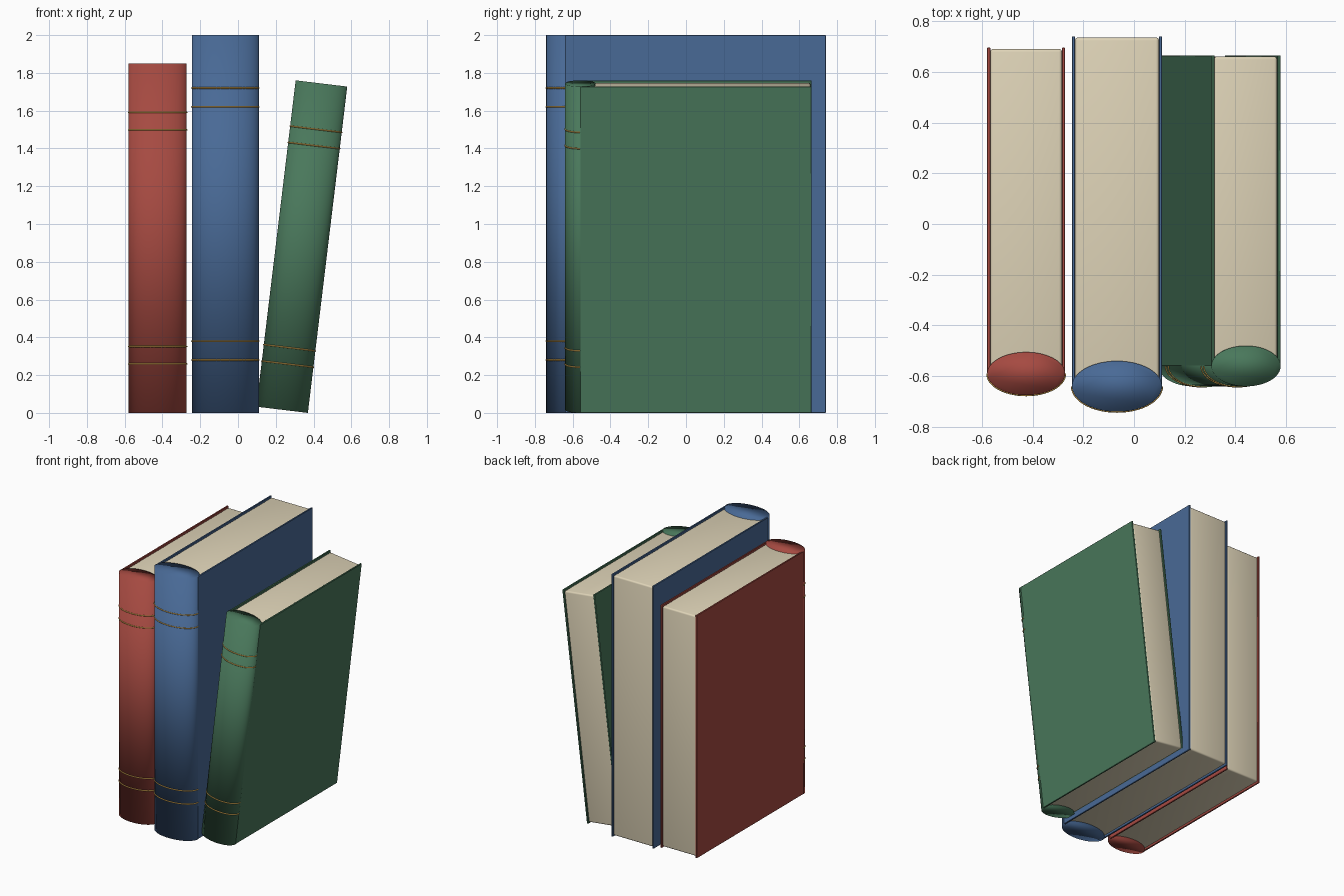
import bpy
import bmesh
import math
from mathutils import Matrix, Vector

cube = bpy.data.objects.get("Cube")
if cube:
    bpy.data.objects.remove(cube, do_unlink=True)


def material(name, rgb):
    mat = bpy.data.materials.new(name)
    mat.use_nodes = True
    color = (*rgb, 1)
    mat.diffuse_color = color
    mat.node_tree.nodes["Principled BSDF"].inputs["Base Color"].default_value = color
    return mat


PAPER = material("cream paper", (0.74, 0.66, 0.48))
GOLD = material("gold", (0.72, 0.42, 0.09))
BOARD = 0.012   # cover thickness
LIP = 0.01      # how far the covers overhang the pages


def link(name, data, mat, placement):
    obj = bpy.data.objects.new(name, data)
    data.materials.append(mat)
    obj.matrix_world = placement
    bpy.context.collection.objects.link(obj)
    return obj


def mesh_object(name, bm, mat, placement, sharp_angle=None):
    mesh = bpy.data.meshes.new(name)
    bm.to_mesh(mesh)
    bm.free()
    obj = link(name, mesh, mat, placement)
    bpy.ops.object.select_all(action="DESELECT")
    obj.select_set(True)
    bpy.context.view_layer.objects.active = obj
    if sharp_angle is None:
        bpy.ops.object.shade_smooth()
    else:
        bpy.ops.object.shade_smooth_by_angle(angle=sharp_angle)
    return obj


def box(name, low, high, mat, placement, bevel, segments):
    low, high = Vector(low), Vector(high)
    bm = bmesh.new()
    bmesh.ops.create_cube(bm, size=1, matrix=Matrix.Translation((low + high) / 2)
                          @ Matrix.Diagonal((*(high - low), 1)))
    bmesh.ops.bevel(bm, geom=bm.edges[:], offset=bevel, segments=segments,
                    profile=0.5, affect="EDGES")
    return mesh_object(name, bm, mat, placement, math.radians(40))


def band(name, half, depth, hinge, z, placement):
    # Thin gilt line around the front half of the spine
    curve = bpy.data.curves.new(name, "CURVE")
    curve.dimensions = "3D"
    curve.bevel_depth = 0.004
    curve.bevel_resolution = 2
    curve.use_fill_caps = True
    spline = curve.splines.new("POLY")
    steps = 32
    spline.points.add(steps)
    for i, point in enumerate(spline.points):
        a = math.pi + math.pi * i / steps
        point.co = (half * math.cos(a), hinge + depth * math.sin(a), z, 1)
    link(name, curve, GOLD, placement)


def book(name, rgb, width, height, hinge, depth, back, placement):
    cloth = material(name + " cloth", rgb)
    half = width / 2

    # Oval spine
    bm = bmesh.new()
    shape = Matrix.Translation((0, hinge, height / 2)) @ Matrix.Diagonal((half, depth, height, 1))
    bmesh.ops.create_cone(bm, cap_ends=True, segments=48, radius1=1, radius2=1,
                          depth=1, matrix=shape)
    mesh_object(name + "_spine", bm, cloth, placement)

    # Cover boards
    for side, sign in (("left", 1), ("right", -1)):
        xs = sorted((sign * half, sign * (half - BOARD)))
        box(f"{name}_{side}_cover", (xs[0], hinge, 0), (xs[1], back, height),
            cloth, placement, 0.002, 1)

    # Page block
    inner = half - BOARD
    box(name + "_pages", (-inner, hinge, LIP), (inner, back - LIP / 2, height - LIP),
        PAPER, placement, 0.012, 3)

    # Gilt bands in pairs near each end
    for i, part in enumerate((0.14, 0.19, 0.81, 0.86), 1):
        band(f"{name}_band_{i}", half, depth, hinge, part * height, placement)


# Two upright books
book("red_book", (0.38, 0.068, 0.053), 0.307, 1.85, -0.59, 0.085, 0.695,
     Matrix.Translation((-0.425, 0, 0)))
book("blue_book", (0.066, 0.143, 0.305), 0.355, 2.0, -0.64, 0.10, 0.74,
     Matrix.Translation((-0.067, 0, 0)))

# Leaning book, tipped over its lower left-hand edge
lean_width = 0.275
lean = (Matrix.Translation((0.37, 0, 0)) @ Matrix.Rotation(0.12, 4, "Y")
        @ Matrix.Translation((-lean_width / 2, 0, 0)))
book("green_book", (0.067, 0.187, 0.105), lean_width, 1.74, -0.56, 0.08, 0.665, lean)
